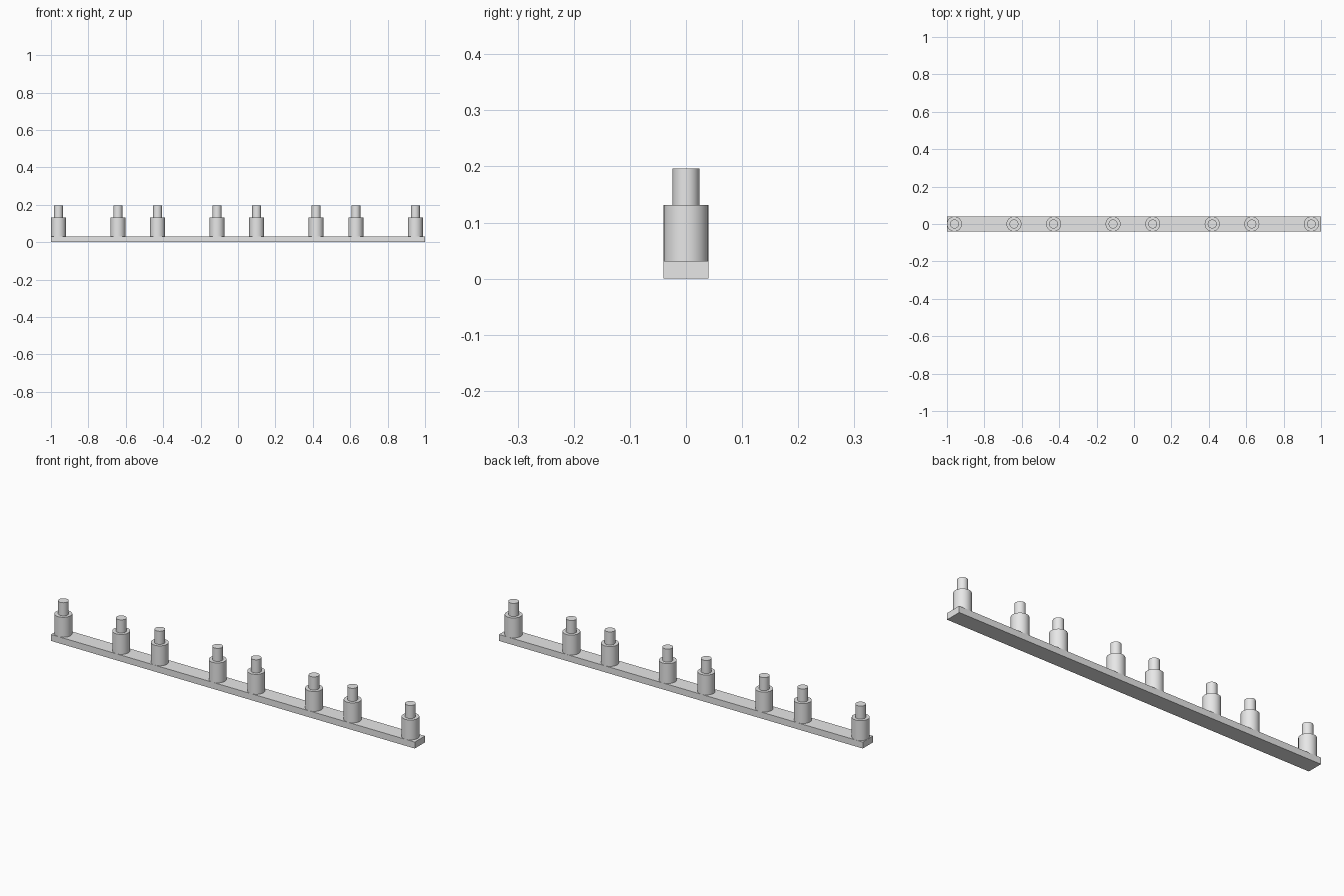
import bpy
import bmesh
from mathutils import Matrix

cube = bpy.data.objects.get("Cube")
if cube:
    bpy.data.objects.remove(cube, do_unlink=True)

# Single plain grey
grey = bpy.data.materials.new("light grey")
grey.use_nodes = True
grey.diffuse_color = (0.8, 0.8, 0.8, 1)
grey.node_tree.nodes["Principled BSDF"].inputs["Base Color"].default_value = (0.8, 0.8, 0.8, 1)

BAR_TOP, COLLAR_TOP, PIN_TOP = 0.032, 0.131, 0.196
COLLAR_R, PIN_R = 0.04, 0.024
SEGMENTS = 32


def finish(name, bm):
    bmesh.ops.recalc_face_normals(bm, faces=bm.faces)
    mesh = bpy.data.meshes.new(name)
    bm.to_mesh(mesh)
    bm.free()
    mesh.materials.append(grey)
    obj = bpy.data.objects.new(name, mesh)
    bpy.context.collection.objects.link(obj)
    return obj


# Flat base bar
bm = bmesh.new()
bmesh.ops.create_cube(bm, size=1, matrix=Matrix.Translation((0, 0, BAR_TOP / 2))
                      @ Matrix.Diagonal((2, 2 * COLLAR_R, BAR_TOP, 1)))
finish("base_bar", bm)


def stepped_peg(name, x):
    """Lathe a wide collar carrying a narrow pin."""
    bm = bmesh.new()
    profile = [(0, BAR_TOP), (COLLAR_R, BAR_TOP), (COLLAR_R, COLLAR_TOP),
               (PIN_R, COLLAR_TOP), (PIN_R, PIN_TOP), (0, PIN_TOP)]
    verts = [bm.verts.new((r, 0, z)) for r, z in profile]
    edges = [bm.edges.new(pair) for pair in zip(verts, verts[1:])]
    bmesh.ops.spin(bm, geom=verts + edges, cent=(0, 0, 0), axis=(0, 0, 1),
                   angle=6.2831853, steps=SEGMENTS, use_merge=True)
    bmesh.ops.remove_doubles(bm, verts=bm.verts, dist=0.0001)
    peg = finish(name, bm)
    peg.location.x = x
    return peg


# Four pairs of pegs along the bar
pegs = []
for pair in range(4):
    for side in range(2):
        x = -0.96 + pair * 0.53 + side * 0.318
        pegs.append(stepped_peg(f"peg_{pair + 1}_{'ab'[side]}", x))

bpy.ops.object.select_all(action="DESELECT")
for peg in pegs:
    peg.select_set(True)
bpy.context.view_layer.objects.active = pegs[0]
bpy.ops.object.shade_smooth_by_angle()
